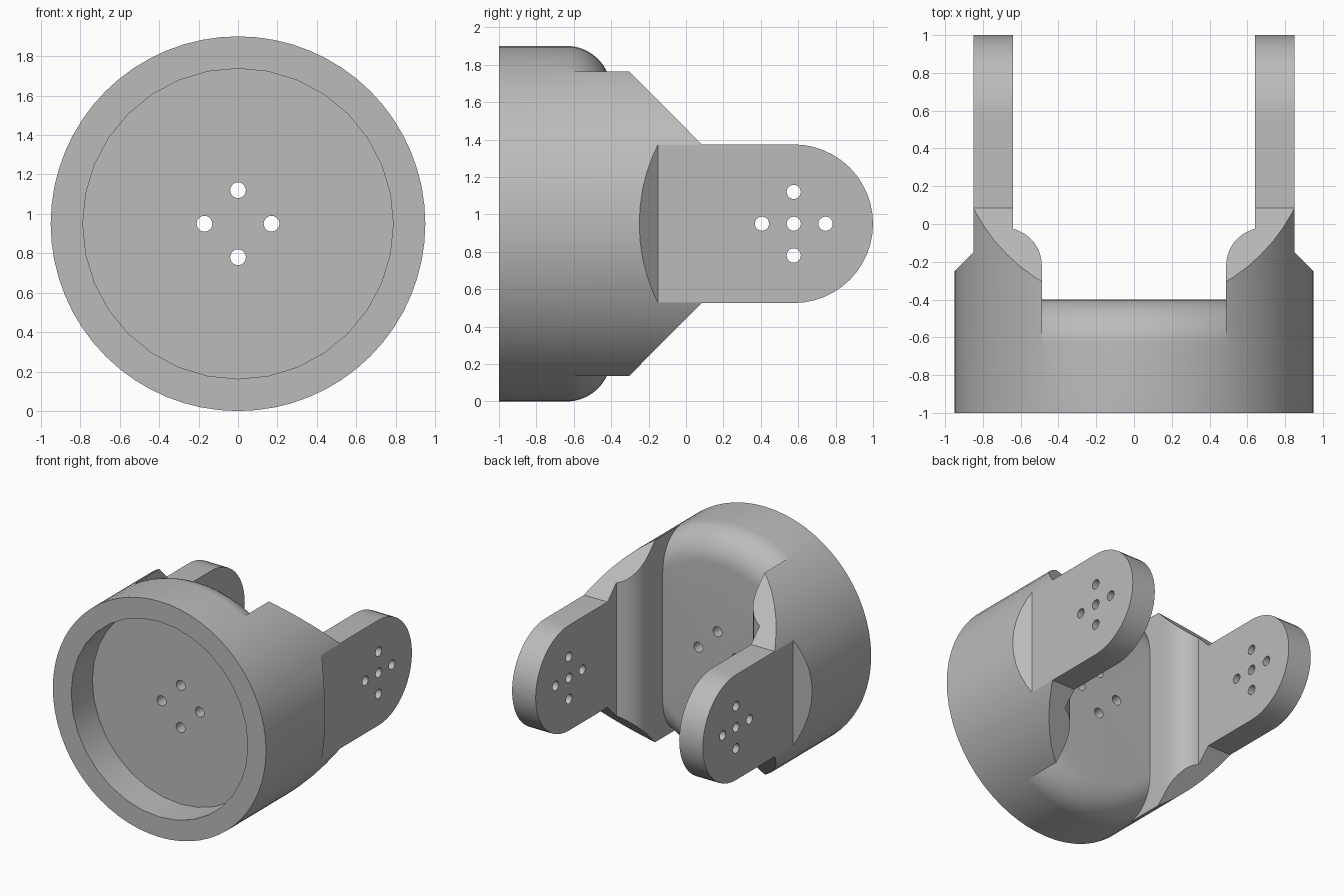
import bpy
import bmesh
import math
from mathutils import Matrix, Vector

R = 0.95            # body radius, also the height of the axis
ARM = 0.424         # half width of the arms
PIVOT = 0.576       # y of the arm tip centre
X, Y, Z = Vector((1, 0, 0)), Vector((0, 1, 0)), Vector((0, 0, 1))

if "Cube" in bpy.data.objects:
    bpy.data.objects.remove(bpy.data.objects["Cube"])

grey = bpy.data.materials.new("grey")
grey.use_nodes = True
grey.diffuse_color = (0.5, 0.5, 0.5, 1)
grey.node_tree.nodes["Principled BSDF"].inputs["Base Color"].default_value = (0.5, 0.5, 0.5, 1)


def finish(bm, name):
    bmesh.ops.recalc_face_normals(bm, faces=bm.faces)
    mesh = bpy.data.meshes.new(name)
    bm.to_mesh(mesh)
    bm.free()
    mesh.materials.append(grey)
    ob = bpy.data.objects.new(name, mesh)
    bpy.context.collection.objects.link(ob)
    return ob


def prism(name, points, u, v, start, end):
    """Extrude a 2D profile in the plane of u and v, between two depths."""
    bm = bmesh.new()
    axis = u.cross(v)
    origin = Z * R + axis * start
    face = bm.faces.new([bm.verts.new(origin + u * a + v * b) for a, b in points])
    new = bmesh.ops.extrude_face_region(bm, geom=[face])["geom"]
    moved = [g for g in new if isinstance(g, bmesh.types.BMVert)]
    bmesh.ops.translate(bm, verts=moved, vec=axis * (end - start))
    return finish(bm, name)


def arc(cx, cy, r, a0, a1, steps):
    angles = [math.radians(a0 + (a1 - a0) * i / steps) for i in range(steps + 1)]
    return [(cx + r * math.cos(a), cy + r * math.sin(a)) for a in angles]


def circle(cx, cy, r, n):
    return arc(cx, cy, r, 0, 360, n)[:-1]


def mirror_x(points):
    return points + [(-a, b) for a, b in reversed(points)]


def lathe(name, profile, steps):
    """Spin (radius, y) points about the body axis."""
    bm = bmesh.new()
    verts = [bm.verts.new((r, y, R)) for r, y in profile]
    edges = [bm.edges.new(pair) for pair in zip(verts, verts[1:])]
    bmesh.ops.spin(bm, geom=verts + edges, cent=(0, 0, R), axis=Y,
                   angle=math.tau, steps=steps)
    bmesh.ops.remove_doubles(bm, verts=bm.verts, dist=1e-4)
    return finish(bm, name)


def combine(target, cutter, operation="DIFFERENCE"):
    cutter.hide_render = True
    mod = target.modifiers.new("cut", "BOOLEAN")
    mod.operation = operation
    mod.solver = "EXACT"
    mod.object = cutter
    bpy.context.view_layer.objects.active = target
    bpy.ops.object.modifier_apply(modifier=mod.name)
    bpy.data.objects.remove(cutter)


# Round body, long enough to include both arms
yoke = prism("yoke", circle(0, 0, R, 64), Z, X, -1, 1.1)

# Side outline: sloped shoulders and rounded arm ends
outline = [(-1.2, -1.2), (-0.69, -1.2), (0.085, -ARM)]
outline += arc(PIVOT, 0, ARM, -90, 90, 24)
outline += [(0.085, ARM), (-0.69, 1.2), (-1.2, 1.2)]
combine(yoke, prism("side_outline", outline, Y, Z, -1.2, 1.2), "INTERSECT")

# Channel between the arms, leaving a domed base at its bottom
half = [(0.488, -0.7)] + arc(0.688, -0.22, 0.2, 180, 104, 10) + [(0.64, 1.2)]
channel = prism("channel", mirror_x(half), X, Y, -1.2, 1.2)
dome = [(0, -0.9), (R + 0.001, -0.9)] + arc(R - 0.239, -0.64, 0.24, 0, 90, 10) + [(0, -0.4)]
combine(channel, lathe("dome", dome, 64))
combine(yoke, channel)

# Flat outer faces of the arms with a chamfer into the body
for s in (1, -1):
    flat = [(0.85, 1.2), (0.85, -0.15), (1.05, -0.35), (1.05, 1.2)]
    combine(yoke, prism("outer_flat", [(s * a, b) for a, b in flat], X, Y, -1.2, 1.2))

# Round recess in the front
combine(yoke, prism("recess", circle(0, 0, 0.787, 32), Z, X, -1.2, -0.73))

# Screw holes through the base and through both arms
cross = [(0.17, 0), (-0.17, 0), (0, 0.17), (0, -0.17)]
for a, b in cross:
    combine(yoke, prism("base_hole", circle(a, b, 0.04, 20), Z, X, -0.9, -0.2))
for a, b in cross + [(0, 0)]:
    combine(yoke, prism("arm_hole", circle(PIVOT + a, b, 0.038, 20), Y, Z, -1.2, 1.2))

# Smooth curved surfaces, keep the machined edges sharp
bpy.ops.object.select_all(action="DESELECT")
yoke.select_set(True)
bpy.context.view_layer.objects.active = yoke
bpy.ops.object.shade_smooth_by_angle(angle=math.radians(25))
